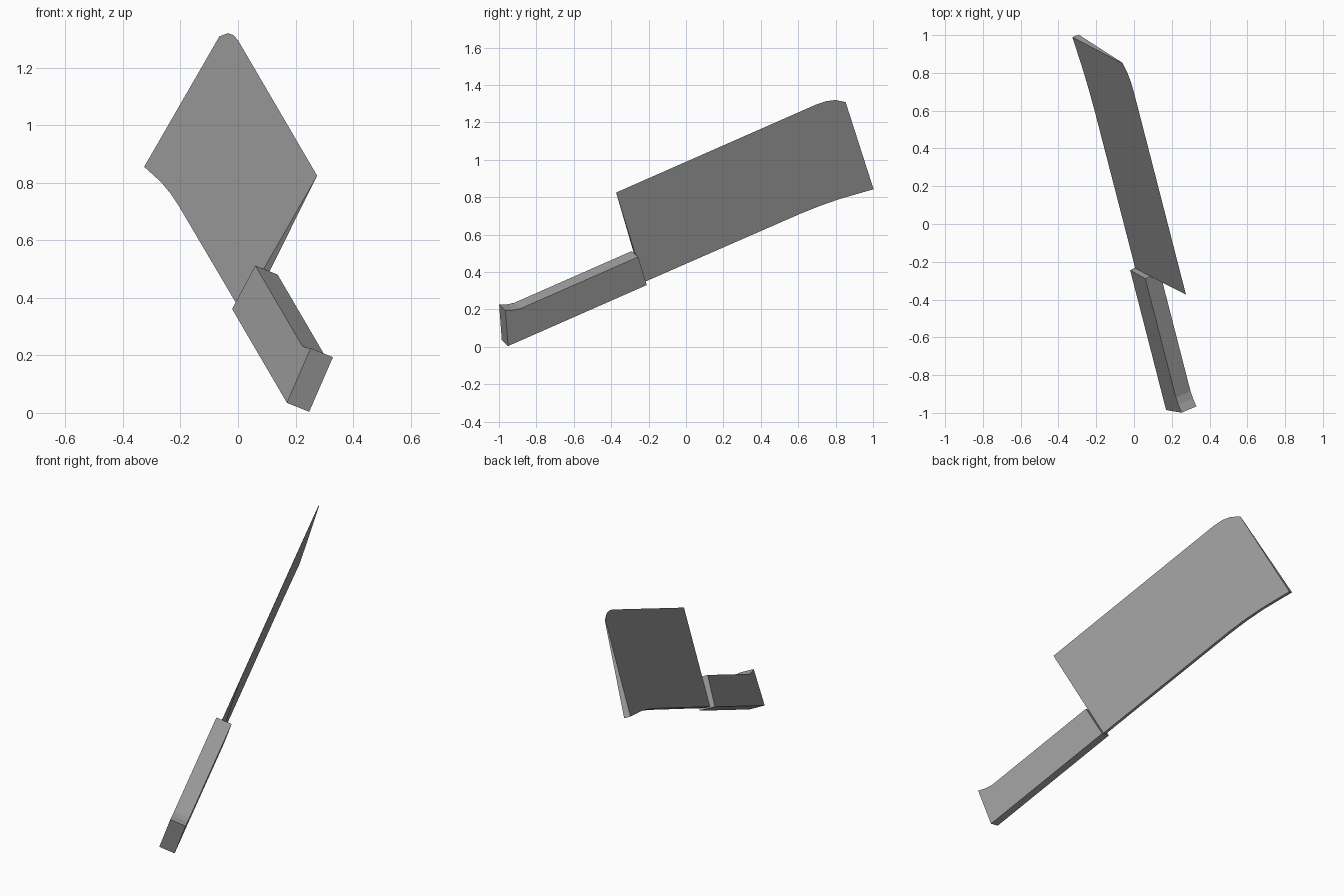
import bpy
import bmesh
from mathutils import Matrix, Vector

cube = bpy.data.objects.get("Cube")
if cube:
    bpy.data.objects.remove(cube, do_unlink=True)

# Single grey material
grey = bpy.data.materials.new("grey")
grey.use_nodes = True
colour = (0.35, 0.35, 0.35, 1)
grey.diffuse_color = colour
grey.node_tree.nodes["Principled BSDF"].inputs["Base Color"].default_value = colour

# Tilted frame: along the length, across the width, through the thickness
along = Vector((-0.229, 0.891, 0.392)).normalized()
through = along.cross(Vector((0.454, -0.255, 0.852))).normalized()
across = through.cross(along)
frame = Matrix((along, across, through)).transposed().to_4x4()
frame.translation = (0.17, -0.985, 0.035)

MIDDLE = 0.045  # centre plane of the thickness


def slab(name, profile, half_thickness):
    """Closed solid from a side profile; thickness may vary with width."""
    bm = bmesh.new()
    sides = [[bm.verts.new((u, v, MIDDLE + s * half_thickness(v)))
              for u, v in profile] for s in (-1, 1)]
    bm.faces.new(reversed(sides[0]))
    bm.faces.new(sides[1])
    for i in range(len(profile)):
        j = (i + 1) % len(profile)
        bm.faces.new((sides[0][i], sides[0][j], sides[1][j], sides[1][i]))
    bmesh.ops.remove_doubles(bm, verts=bm.verts[:], dist=0.0001)
    bmesh.ops.triangulate(bm, faces=bm.faces[:])
    bmesh.ops.recalc_face_normals(bm, faces=bm.faces[:])
    mesh = bpy.data.meshes.new(name)
    bm.to_mesh(mesh)
    bm.free()
    mesh.materials.append(grey)
    obj = bpy.data.objects.new(name, mesh)
    obj.matrix_world = frame
    bpy.context.collection.objects.link(obj)
    return obj


# Handle with flared, slanted butt
slab("handle",
     [(0, 0), (0.832, 0), (0.832, 0.177), (0.125, 0.177),
      (0.085, 0.186), (0.043, 0.203)],
     lambda v: MIDDLE)

# Wedge blade: sharp on the upper side, thick along the curved back
EDGE = 0.563
slab("blade",
     [(0.83, 0.008), (1.76, 0.006), (1.88, 0.002), (2.0, -0.008),
      (2.194, -0.036), (2.19, 0.505), (2.14, 0.541), (2.09, 0.557),
      (2.03, EDGE), (0.83, EDGE)],
     lambda v: 0.0175 * (EDGE - v) / EDGE)
